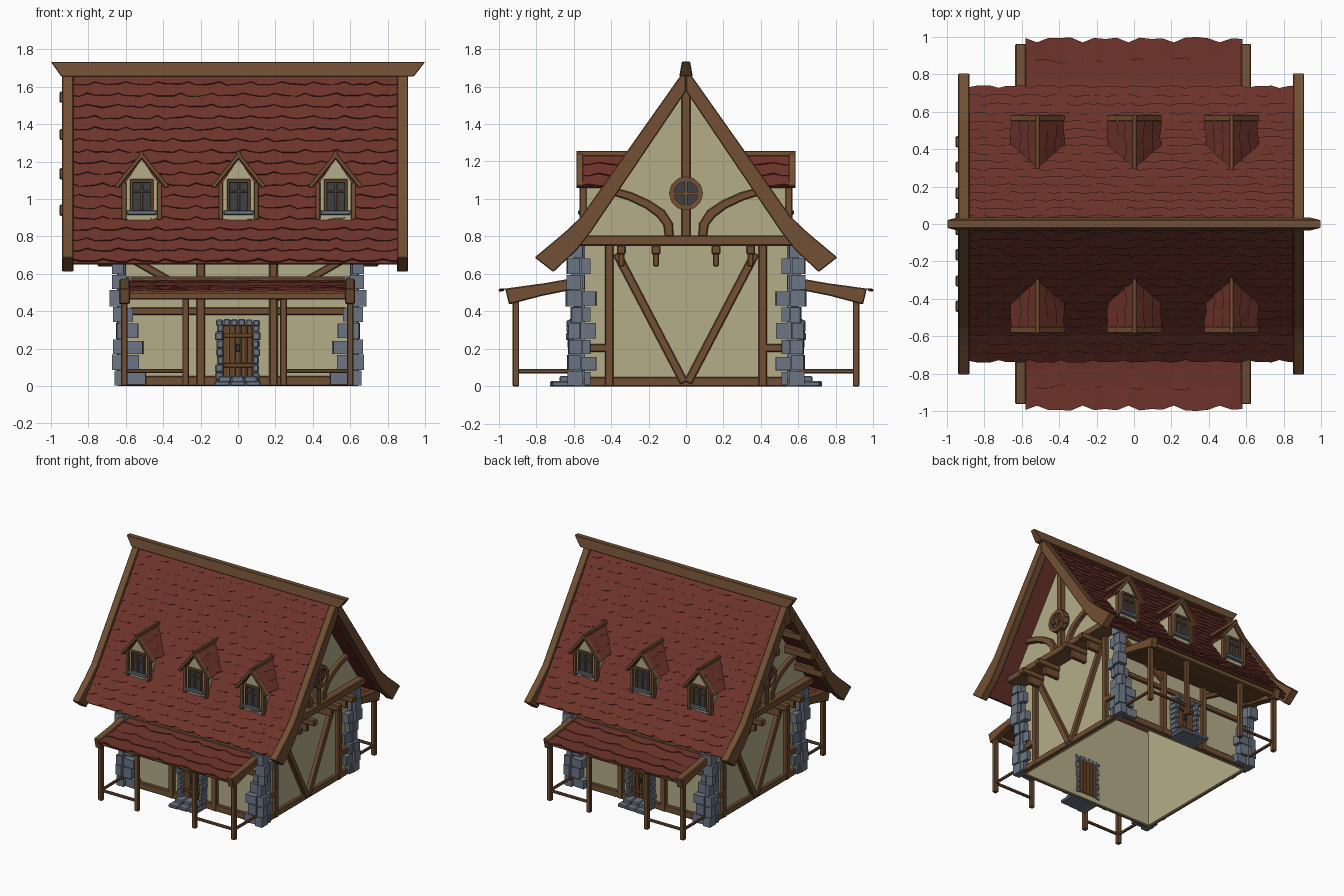
import bpy, bmesh, random
from math import pi, cos, sin
from mathutils import Vector, Matrix

if "Cube" in bpy.data.objects:
    bpy.data.objects.remove(bpy.data.objects["Cube"])

random.seed(4)
R = random.uniform

def material(name, rgb):
    m = bpy.data.materials.new(name)
    m.diffuse_color = (*rgb, 1)
    m.use_nodes = True
    m.node_tree.nodes["Principled BSDF"].inputs["Base Color"].default_value = m.diffuse_color
    return m

WOOD = material("wood", (0.17, 0.08, 0.034))
PLANK = material("plank", (0.14, 0.06, 0.022))
TILE = material("roof_tile", (0.155, 0.034, 0.024))
PLASTER = material("plaster", (0.46, 0.42, 0.25))
STONE = material("stone", (0.15, 0.18, 0.23))
GLASS = material("glass", (0.045, 0.05, 0.06))

def finish(name, bm, mat, mirror="", bevel=0):
    bmesh.ops.recalc_face_normals(bm, faces=bm.faces)
    me = bpy.data.meshes.new(name)
    bm.to_mesh(me)
    bm.free()
    me.materials.append(mat)
    ob = bpy.data.objects.new(name, me)
    bpy.context.collection.objects.link(ob)
    if bevel:
        b = ob.modifiers.new("bevel", "BEVEL")
        b.width, b.segments = bevel, 1
    if mirror:
        m = ob.modifiers.new("mirror", "MIRROR")
        m.use_axis = ["x" in mirror, "y" in mirror, False]
        m.use_mirror_merge = False
    return ob

def box(bm, x0, x1, y0, y1, z0, z1, tilt=0):
    c = Vector((x0 + x1, y0 + y1, z0 + z1)) / 2
    bmesh.ops.create_cube(bm, size=1, matrix=Matrix.Translation(c) @ Matrix.Rotation(tilt, 4, 'Z')
                          @ Matrix.Diagonal((x1 - x0, y1 - y0, z1 - z0, 1)))

def beam(bm, p, q, w, h):
    p, q = Vector(p), Vector(q)
    rot = (q - p).to_track_quat('X', 'Z').to_matrix().to_4x4()
    bmesh.ops.create_cube(bm, size=1, matrix=Matrix.Translation((p + q) / 2) @ rot
                          @ Matrix.Diagonal(((q - p).length, w, h, 1)))

def prism(bm, pts, axis, a, b):
    put = (lambda u, v, t: (t, u, v)) if axis == 'x' else (lambda u, v, t: (u, t, v))
    A = [bm.verts.new(put(u, v, a)) for u, v in pts]
    B = [bm.verts.new(put(u, v, b)) for u, v in pts]
    bm.faces.new(A)
    bm.faces.new(B[::-1])
    for i in range(len(pts)):
        j = (i + 1) % len(pts)
        bm.faces.new((A[i], B[i], B[j], A[j]))

def shingles(bm, prof, x0, x1, rows, step, amp, mat=Matrix()):
    """Overlapping rows with ragged lower edges, following a (y, z) profile down the -y side."""
    pts = [Vector((0, y, z)) for y, z in prof]
    lens = [(b - a).length for a, b in zip(pts, pts[1:])]
    def at(s, x, lift):
        i = 0
        while i < len(lens) - 1 and s > lens[i]:
            s -= lens[i]
            i += 1
        d = (pts[i + 1] - pts[i]).normalized()
        n = Vector((0, d.z, -d.y))
        return mat @ (pts[i] + d * s + n * lift + Vector((x, 0, 0)))
    pitch = sum(lens) / rows
    n = round((x1 - x0) / step)
    for r in range(rows):
        phase, last = random.randint(0, 3), None
        for k in range(n + 1):
            x = x0 + (x1 - x0) * k / n
            s = (r + 1) * pitch - (amp if (k + phase) % 4 == 0 else amp * R(0, .45))
            lift = R(.007, .013)
            col = [bm.verts.new(at(*a)) for a in
                   ((max(r * pitch - amp * 1.5, 0), x, .001), (s, x, lift), (s, x, -.002))]
            if last:
                bm.faces.new((last[0], last[1], col[1], col[0]))
                bm.faces.new((last[1], last[2], col[2], col[1]))
            last = col

# main roof: tiles, underside, ridge and barge boards
ROOF = [(0, 1.665), (-.29, 1.245), (-.56, .865), (-.735, .66)]
bm = bmesh.new()
shingles(bm, ROOF, -.89, .86, 17, .042, .022)
finish("roof_tiles", bm, TILE, "y")
bm = bmesh.new()
prism(bm, [(y * .98, z - .004) for y, z in ROOF] + [(-.695, .65), (-.535, .835), (0, 1.61)], 'x', -.89, .86)
finish("roof_underside", bm, TILE, "y")
bm = bmesh.new()
prism(bm, [(-.945, 1.655), (.94, 1.655), (1, 1.733), (-1, 1.733)], 'y', -.036, .036)
for v in bm.verts:
    if v.co.z > 1.7:
        v.co.y *= .6
finish("ridge_beam", bm, WOOD, "", .004)
bm = bmesh.new()
for a, b in ((-.94, -.88), (.85, .91)):
    prism(bm, [(0, 1.70), (-.3, 1.275), (-.56, .905), (-.65, .82), (-.808, .688), (-.708, .61),
               (-.585, .725), (-.51, .82), (0, 1.575)], 'x', a, b)
finish("barge_boards", bm, WOOD, "y", .005)
bm = bmesh.new()
for y, z in ((-.44, .945), (-.305, 1.14), (-.165, 1.35), (-.03, 1.55)):
    box(bm, -.955, -.69, y - .03, y + .03, z - .035, z + .025)
finish("left_purlins", bm, WOOD, "y", .007)

# plaster walls, open underneath
bm = bmesh.new()
box(bm, -.61, .61, -.56, -.545, 0, .8)
finish("long_walls", bm, PLASTER, "y")
bm = bmesh.new()
box(bm, .6, .615, -.55, .55, 0, .8)
prism(bm, [(-.57, .78), (.57, .78), (0, 1.6)], 'x', .6, .70)
finish("gable_walls", bm, PLASTER, "x")

# timber on the gable ends
bm = bmesh.new()
box(bm, .605, .64, -.56, .56, 0, .05)
box(bm, .605, .755, -.58, .58, .75, .805)
box(bm, .69, .74, -.026, .026, .8, 1.58)
for s in (-1, 1):
    box(bm, .605, .645, s * .41 - .023, s * .41 + .023, 0, .76)
    beam(bm, (.627, s * .01, .02), (.627, s * .37, .71), .04, .045)
    beam(bm, (.625, s * .4, .205), (.625, s * .54, .205), .04, .045)
    for y in (.16, .345):
        box(bm, .605, .82, s * y - .024, s * y + .024, .705, .752)
        box(bm, .605, .75, s * y - .016, s * y + .016, .64, .71)
    arc = [(.066, .80), (.070, .87), (.115, .94), (.19, .99), (.29, 1.035), (.40, 1.065)]
    inner = [(.41, 1.025), (.31, .995), (.215, .95), (.155, .905), (.12, .86), (.112, .80)]
    prism(bm, [(s * y, z) for y, z in arc + inner], 'x', .69, .73)
finish("gable_timbers", bm, WOOD, "x", .006)

# round gable windows
bm = bmesh.new()
for i in range(12):
    a, b = i * pi / 6 - .02, (i + 1) * pi / 6 + .02
    beam(bm, (.74, .078 * cos(a), 1.03 + .078 * sin(a)), (.74, .078 * cos(b), 1.03 + .078 * sin(b)), .05, .026)
box(bm, .73, .758, -.008, .008, .96, 1.10)
box(bm, .73, .758, -.07, .07, 1.022, 1.038)
finish("round_window_frame", bm, WOOD, "x")
bm = bmesh.new()
prism(bm, [(.078 * cos(i * pi / 8), 1.03 + .078 * sin(i * pi / 8)) for i in range(16)], 'x', .69, .745)
finish("round_window_glass", bm, GLASS, "x")

# timber on the long walls
bm = bmesh.new()
for s in (-1, 1):
    box(bm, *sorted((s * .11, s * .6)), -.585, -.55, 0, .055)
    beam(bm, (s * .57, -.57, .68), (s * .2, -.57, .47), .035, .04)
for x in (-.2, .19):
    box(bm, x - .023, x + .023, -.59, -.55, 0, .76)
box(bm, -.58, .58, -.58, -.55, .38, .42)
box(bm, -.58, .58, -.60, -.55, .545, .585)
box(bm, -.6, .6, -.58, -.55, .72, .77)
finish("long_wall_timbers", bm, WOOD, "y", .006)

# stone quoins at the four corners: a corner block and two side blocks per course
bm = bmesh.new()
z = 0
for r in range(9):
    h = R(.078, .092) if r < 8 else .76 - z
    xi = (.50 if r < 4 else .565) + (.04 if r % 2 else 0) + R(-.01, .01)
    yi = -(.48 if r < 6 else .51) - (0 if r % 2 else .03)
    xo, yo = .665 + R(-.02, .02), -.622 + R(-.018, .018)
    xm, ym = R(.585, .615), R(-.565, -.545)
    g = .004
    box(bm, xm + g, xo, yo, ym - g, z + g, z + h, R(-.12, .12))
    box(bm, xi, xm - g, yo + R(0, .025), -.55, z + R(0, .012), z + h * R(.88, 1), R(-.08, .08))
    box(bm, .605, xo - R(0, .025), ym + g, yi, z + R(0, .012), z + h * R(.88, 1), R(-.08, .08))
    z += h
box(bm, .6, .64, -.60, -.54, 0, .76)
finish("corner_stones", bm, STONE, "xy", .014)

# doors with stone surround and steps
bm = bmesh.new()
for s in (-1, 1):
    z = .03
    for i in range(7):
        h = .043
        w = R(.028, .04)
        box(bm, *sorted((s * .078, s * (.083 + w))), -.63 + R(-.012, .01), -.54, z, z + h, R(-.05, .05))
        z += h
for i in range(6):
    x = -.118 + i * .0395
    box(bm, x, x + .038, -.63 + R(-.012, .01), -.54, .32, .358 + R(-.006, .006))
finish("door_surround", bm, STONE, "y", .007)
bm = bmesh.new()
for i in range(3):
    box(bm, -.125 + i * .083, -.044 + i * .083, -.73 + R(0, .015), -.56, 0, .028)
    box(bm, -.105 + i * .07, -.037 + i * .07, -.675 + R(0, .01), -.56, .02, .055)
finish("door_steps", bm, STONE, "y", .006)
bm = bmesh.new()
for i in range(5):
    box(bm, -.08 + i * .032, -.05 + i * .032, -.59 + R(-.003, .003), -.54, .04, .33)
for z in (.1, .26):
    box(bm, -.078, .078, -.603, -.58, z, z + .022)
finish("doors", bm, PLANK, "y", .002)
bm = bmesh.new()
box(bm, -.012, .012, -.612, -.58, .185, .225)
finish("door_handles", bm, GLASS, "y", .004)

# porches front and back
bm = bmesh.new()
shingles(bm, [(-.56, .57), (-.76, .528), (-1, .508)], -.58, .58, 4, .06, .03)
finish("porch_tiles", bm, TILE, "y")
bm = bmesh.new()
prism(bm, [(-.56, .566), (-.76, .525), (-.955, .507), (-.955, .494), (-.76, .505), (-.56, .545)], 'x', -.58, .58)
finish("porch_underside", bm, PLANK, "y")
bm = bmesh.new()
for a, b in ((-.635, -.578), (.572, .625)):
    prism(bm, [(-.56, .585), (-.76, .55), (-.965, .522), (-.945, .437), (-.76, .485), (-.56, .525)], 'x', a, b)
box(bm, -.6, .6, -.935, -.893, .462, .503)
finish("porch_beams", bm, WOOD, "y", .006)
bm = bmesh.new()
for x in (-.608, -.28, .243, .6):
    box(bm, x - .018, x + .018, -.925, -.89, 0, .48)
for a, b in ((-.6, -.28), (.243, .6)):
    box(bm, a, b, -.917, -.898, .07, .092)
for x in (-.608, .6):
    box(bm, x - .01, x + .01, -.91, -.58, .07, .092)
finish("porch_posts_and_rails", bm, WOOD, "y", .005)

# dormers: three per side
wall, roof, trim, glass, sill = (bmesh.new() for _ in range(5))
for cx in (-.515, .003, .522):
    prism(wall, [(cx - .092, .88), (cx + .092, .88), (cx + .092, 1.08), (cx, 1.215), (cx - .092, 1.08)],
          'y', -.55, -.33)
    for s in (1, -1):
        lo, hi = (-.575, -.30) if s > 0 else (.30, .575)
        shingles(roof, [(0, 1.235), (-.14, 1.06)], lo, hi, 3, .05, .018,
                 Matrix.Translation((cx, 0, 0)) @ Matrix.Rotation(s * pi / 2, 4, 'Z'))
        prism(roof, [(cx, 1.234), (cx + s * .13, 1.068), (cx + s * .12, 1.058), (cx, 1.21)], 'y', -.56, -.30)
        beam(trim, (cx, -.567, 1.235), (cx + s * .138, -.567, 1.063), .034, .022)
        box(trim, cx + s * .095 - .013, cx + s * .095 + .013, -.567, -.53, .89, 1.09)
        box(trim, cx + s * .055 - .008, cx + s * .055 + .008, -.568, -.54, .935, 1.10)
    box(trim, cx - .063, cx + .063, -.568, -.54, 1.088, 1.106)
    box(trim, cx - .007, cx + .007, -.565, -.54, .94, 1.1)
    box(trim, cx - .055, cx + .055, -.565, -.54, 1.035, 1.046)
    box(trim, cx - .011, cx + .011, -.585, -.27, 1.23, 1.256)
    box(sill, cx - .08, cx + .08, -.575, -.54, .915, .94)
    box(glass, cx - .055, cx + .055, -.556, -.54, .94, 1.1)
finish("dormer_walls", wall, PLASTER, "y")
finish("dormer_tiles", roof, TILE, "y")
finish("dormer_trim", trim, WOOD, "y", .003)
finish("dormer_sills", sill, STONE, "y", .004)
finish("dormer_glass", glass, GLASS, "y")
